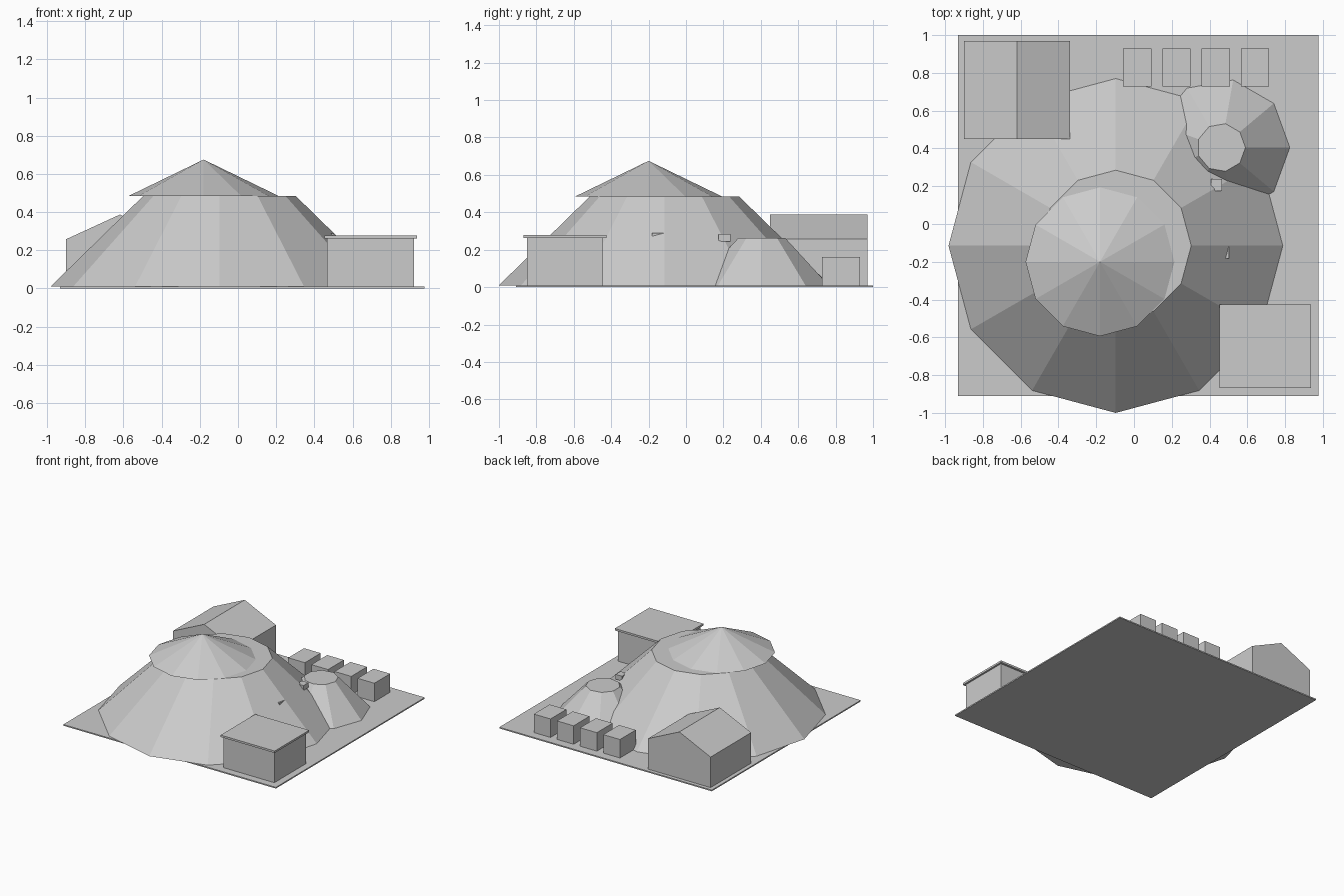
import bpy, bmesh, math

if "Cube" in bpy.data.objects:
    bpy.data.objects.remove(bpy.data.objects["Cube"])

grey = bpy.data.materials.new("plain grey")
grey.diffuse_color = (0.6, 0.6, 0.6, 1)
grey.use_nodes = True
grey.node_tree.nodes["Principled BSDF"].inputs["Base Color"].default_value = grey.diffuse_color


def finish(name, bm):
    bmesh.ops.recalc_face_normals(bm, faces=bm.faces)
    me = bpy.data.meshes.new(name)
    bm.to_mesh(me)
    bm.free()
    me.materials.append(grey)
    ob = bpy.data.objects.new(name, me)
    bpy.context.collection.objects.link(ob)
    return ob


def box(name, x0, x1, y0, y1, z0, z1):
    bm = bmesh.new()
    bmesh.ops.create_cube(bm, size=1)
    for v in bm.verts:
        v.co = (x1 if v.co.x > 0 else x0,
                y1 if v.co.y > 0 else y0,
                z1 if v.co.z > 0 else z0)
    return finish(name, bm)


def frustum(name, sides, cx, cy, r0, r1, z0, z1):
    """Faceted cone; the first corner points along +x. r1 = 0 gives a point."""
    bm = bmesh.new()

    def ring(r, z):
        return [bm.verts.new((cx + r * math.cos(2 * math.pi * i / sides),
                              cy + r * math.sin(2 * math.pi * i / sides), z))
                for i in range(sides)]
    low = ring(r0, z0)
    bm.faces.new(low[::-1])
    if r1:
        top = ring(r1, z1)
        bm.faces.new(top)
    else:
        tip = bm.verts.new((cx, cy, z1))
    for i in range(sides):
        j = (i + 1) % sides
        bm.faces.new((low[i], low[j], top[j], top[i]) if r1
                     else (low[i], low[j], tip))
    return finish(name, bm)


def gable(name, x0, x1, y0, y1, z0, eave, ridge):
    """House-shaped profile extruded along y."""
    bm = bmesh.new()
    profile = [(x0, z0), (x1, z0), (x1, eave), ((x0 + x1) / 2, ridge), (x0, eave)]
    face = bm.faces.new([bm.verts.new((x, y0, z)) for x, z in profile])
    ext = bmesh.ops.extrude_face_region(bm, geom=[face], use_keep_orig=True)
    for v in ext["geom"]:
        if isinstance(v, bmesh.types.BMVert):
            v.co.y = y1
    return finish(name, bm)


# ground plate
box("ground_plate", -0.932, 0.977, -0.91, 1.0, 0.0, 0.01)

# large hill with its off-centre peak
frustum("large_hill", 12, -0.097, -0.115, 0.885, 0.4, 0.01, 0.484)
frustum("hill_peak", 12, -0.18, -0.2, 0.394, 0, 0.484, 0.675)

# small flat-topped hill
frustum("small_hill", 9, 0.462, 0.405, 0.363, 0.128, 0.01, 0.262)

# gabled barn
gable("barn", -0.90, -0.338, 0.45, 0.97, 0.005, 0.258, 0.387)

# flat-roofed hut
box("hut_walls", 0.466, 0.922, -0.85, -0.443, 0.0, 0.262)
box("hut_roof", 0.452, 0.937, -0.868, -0.425, 0.262, 0.278)

# row of storage crates
for i in range(4):
    x = -0.058 + 0.208 * i
    box(f"crate_{i + 1}", x, x + 0.15, 0.727, 0.93, 0.005, 0.16)

# small blocks set into the hillside
box("hillside_block", 0.408, 0.466, 0.175, 0.238, 0.245, 0.285)
box("buried_block", 0.44, 0.502, -0.182, -0.12, 0.23, 0.289)
